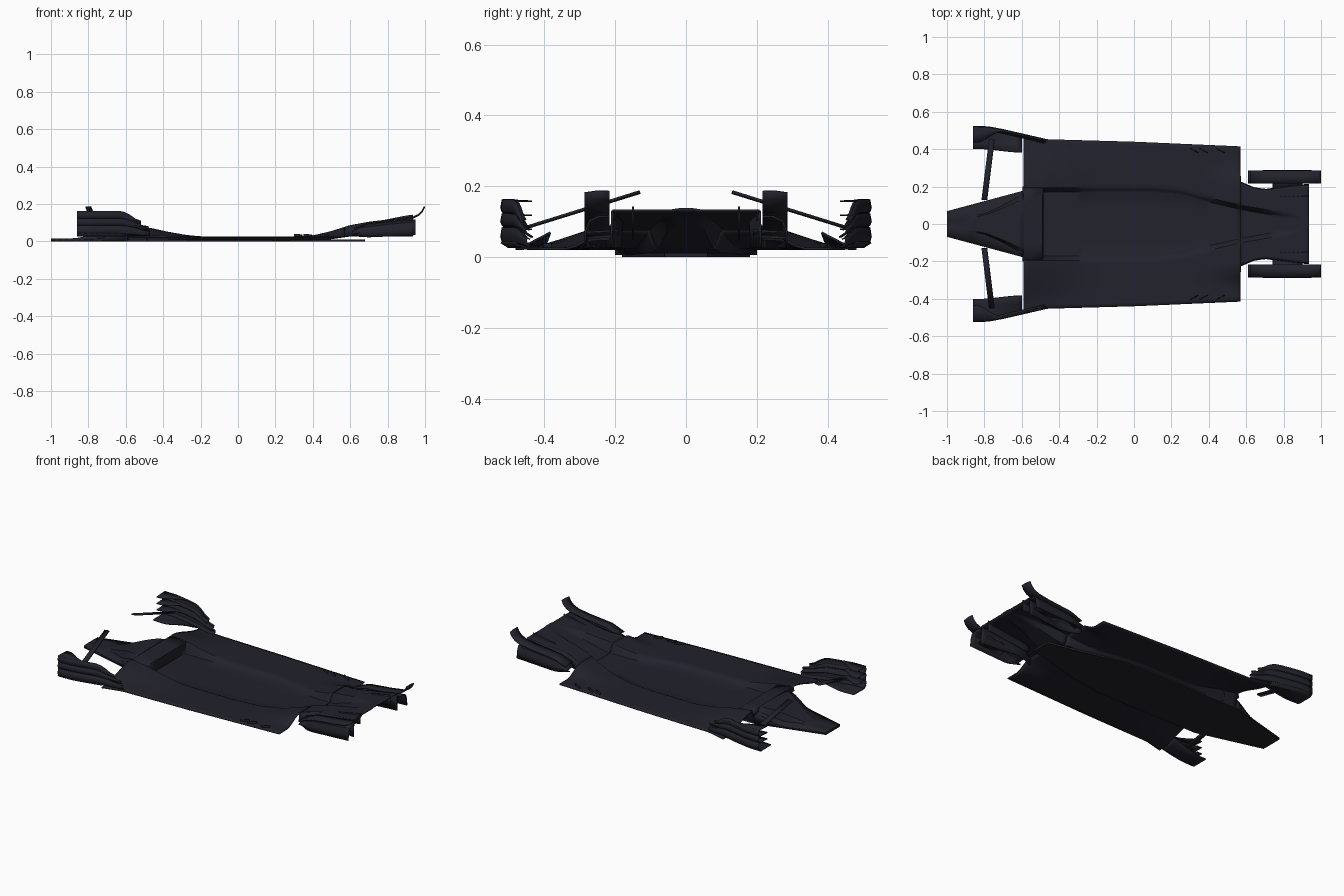
import bpy, bmesh, math

if "Cube" in bpy.data.objects:
    bpy.data.objects.remove(bpy.data.objects["Cube"])

mat = bpy.data.materials.new("dark_carbon")
mat.diffuse_color = (0.0155, 0.0158, 0.0250, 1)
mat.use_nodes = True
mat.node_tree.nodes["Principled BSDF"].inputs["Base Color"].default_value = mat.diffuse_color


def lerp(pts, x):
    """Piecewise linear curve through (x, value) points."""
    if x <= pts[0][0]:
        return pts[0][1]
    for (a, va), (b, vb) in zip(pts, pts[1:]):
        if x <= b:
            return va + (vb - va) * (x - a) / (b - a)
    return pts[-1][1]


def smooth(a, b, x):
    t = min(1, max(0, (x - a) / (b - a)))
    return t * t * (3 - 2 * t)


def sheet(name, rows, thick=0.006, mirror=False, offset=0.0):
    """Thin shell through rows of points."""
    bm = bmesh.new()
    grid = [[bm.verts.new(p) for p in r] for r in rows]
    for r0, r1 in zip(grid, grid[1:]):
        for i in range(len(r0) - 1):
            bm.faces.new((r0[i], r1[i], r1[i + 1], r0[i + 1]))
    bmesh.ops.recalc_face_normals(bm, faces=bm.faces)
    return finish(name, bm, thick, mirror, offset)


def finish(name, bm, thick=0, mirror=False, offset=0.0):
    me = bpy.data.meshes.new(name)
    bm.to_mesh(me)
    bm.free()
    me.materials.append(mat)
    ob = bpy.data.objects.new(name, me)
    bpy.context.collection.objects.link(ob)
    if thick:
        m = ob.modifiers.new("thickness", "SOLIDIFY")
        m.thickness, m.offset = thick, offset
    if mirror:
        m = ob.modifiers.new("mirror", "MIRROR")
        m.use_axis = (False, True, False)
    bpy.ops.object.select_all(action="DESELECT")
    ob.select_set(True)
    bpy.context.view_layer.objects.active = ob
    bpy.ops.object.shade_smooth_by_angle(angle=math.radians(35))
    return ob


def prism(name, outline, z0, z1):
    bm = bmesh.new()
    f = bm.faces.new([bm.verts.new((x, y, z0)) for x, y in outline])
    up = bmesh.ops.extrude_face_region(bm, geom=[f])["geom"]
    bmesh.ops.translate(bm, vec=(0, 0, z1 - z0),
                        verts=[v for v in up if isinstance(v, bmesh.types.BMVert)])
    bmesh.ops.recalc_face_normals(bm, faces=bm.faces)
    return finish(name, bm)


# Floor curves along the length
EDGE = [(-.59, .482), (-.47, .453), (0, .44), (.57, .415)]
CHANNEL = [(.10, .185), (.25, .17), (.4, .13), (.6, .085), (.8, .05), (.94, .03)]
INLET = [(-.59, .085), (-.47, .068), (-.38, .048), (-.28, .03), (-.2, .022)]
RISE = [(.3, .022), (.4, .027), (.5, .05), (.6, .082), (.7, .1), (.85, .118), (.94, .13)]
KEEL = [(.45, .009), (.6, .03), (.75, .085), (.85, .115), (.94, .136)]
TAIL = [(.57, .22), (.64, .19), (.7, .18), (.85, .2), (.935, .208)]


def height(x, y):
    """Surface height: low centre, raised inlets in front, diffuser behind."""
    y = abs(y)
    front = .024 + (lerp(INLET, x) - .022) * (1 - smooth(.19, .47, y))
    rear = .024 + (lerp(RISE, x) - .022) * (1 - smooth(.22, .34, y))
    side = front if x < 0 else rear
    c = lerp(CHANNEL, x)
    k = smooth(c - .012, c + .012, y)
    return lerp(KEEL, x) * (1 - k) + side * k


def floor_row(x, half):
    c = lerp(CHANNEL, x)
    inner = [0, c * .5, c - .012, c - .004, c + .004, c + .012]
    a = c + .012
    ys = inner + [a + (half - a) * i / 12 for i in range(1, 13)]
    return [(x, s * y, height(x, y)) for s, seq in ((-1, ys[:0:-1]), (1, ys)) for y in seq]


sheet("main_floor", [floor_row(-.59 + 1.16 * i / 44, lerp(EDGE, -.59 + 1.16 * i / 44))
                     for i in range(45)], .007)
xs_tail = [.57 + .365 * i / 16 for i in range(17)]
sheet("diffuser", [floor_row(x, lerp(TAIL, x)) for x in xs_tail], .007)

# Diffuser side walls and small fins
sheet("diffuser_wall", [[(x, lerp(TAIL, x), height(x, lerp(TAIL, x))),
                         (x, lerp(TAIL, x) + .004, .026)] for x in xs_tail], .006, True)
sheet("diffuser_strake", [[(x, .15, height(x, .15) + .012 * smooth(.7, .92, x)),
                           (x, .15, height(x, .15) - .05 * smooth(.5, .7, x))]
                          for x in xs_tail[3:]], .005, True)

# Flat plank under the whole length, ending in the front splitter
half = [(-1, .068), (-.8, .122), (-.59, .178), (.1, .18), (.3, .15), (.5, .1), (.68, .06)]
prism("plank", half + [(x, -y) for x, y in reversed(half)], 0, .011)

# Keel on the splitter, rising to the cross block before the recess
rows = []
for i in range(13):
    x = -1 + .41 * i / 12
    w = lerp([(-1, .066), (-.59, .176)], x)
    top = .013 + .074 * smooth(-.9, -.59, x)
    low = .012 + .05 * smooth(-.75, -.59, x)
    k = w * lerp([(-1, .3), (-.8, .45), (-.62, .85)], x)
    rows.append([(x, -w, low), (x, -k, low + .002), (x, -k * .85, top), (x, 0, top),
                 (x, k * .85, top), (x, k, low + .002), (x, w, low)])
sheet("splitter_keel", rows, .005)
sheet("splitter_wall", [[(r[0][0], r[-1][1], .005), r[-1]] for r in rows], .005, True)
sheet("front_block", [[(x, y, z) for y in (-.2, -.1, 0, .1, .2)]
                      for x, z in ((-.595, .06), (-.59, .084), (-.49, .07), (-.485, .006))], .005)

# Side deflector: base plate and stacked louvres, swept inward to the rear
SWEEP = [(-.86, .522), (-.78, .52), (-.7, .505), (-.6, .482), (-.47, .452)]
xs = [-.86 + .39 * i / 12 for i in range(13)]
sheet("deflector_base", [[(x, .402 - .02 * smooth(-.86, -.58, x), .03 + .04 * smooth(-.8, -.59, x)),
                          (x, .43, .03 + .015 * smooth(-.8, -.59, x)),
                          (x, lerp(SWEEP, x) - .02, .029), (x, lerp(SWEEP, x), .042)]
                         for x in xs if x < -.57], .006, True)
for n, (z0, z1, end) in enumerate([(.032, .083, -.47), (.078, .122, -.48), (.116, .162, -.52)]):
    rows = []
    for i in range(13):
        x = -.86 + (end + .86) * i / 12
        y = lerp(SWEEP, x)
        drop = smooth(-.64, end, x) * (z0 * .28)
        rows.append([(x, y - .022, z0 - drop), (x, y - .004, z0 + .012 - drop),
                     (x, y, (z0 + z1) / 2 - drop), (x, y - .004, z1 - drop - .02 * smooth(-.6, end, x))])
    sheet(f"deflector_louvre_{n + 1}", rows, .005, True)
    # inward shelf on each louvre
    sheet(f"deflector_shelf_{n + 1}", [[(r[3][0], r[3][1] - .075 * (1 - smooth(-.84, -.7, r[3][0])) - .008,
                                         r[3][2] - .004), r[3]] for r in rows], .004, True)

# Stay rods leaning inward from the deflectors
sheet("stay_rod", [[(-.775, .45, .083), (-.745, .45, .085)],
                   [(-.815, .13, .182), (-.785, .13, .185)]], .008, True)

# Rear winglets: curved side panel, top strip and upturned flick
rows = []
for i in range(13):
    x = .61 + .34 * i / 12
    t = lerp([(.61, .05), (.68, .085), (.8, .1), (.95, .115)], x)
    b = lerp([(.61, .03), (.7, .022), (.95, .034)], x)
    rows.append([(x, .255 + .03 * smooth(.6, .68, x), b), (x, .283, b + (t - b) * .5),
                 (x, .272, b + (t - b) * .85), (x, .245, t), (x, .216, t)])
sheet("winglet_panel", rows, .006, True)
flick = [(.62, .07), (.7, .1), (.85, .115), (.93, .127), (.965, .143), (.985, .163), (.996, .186)]
sheet("winglet_flick", [[(x, .216, z), (x, .25, z + .001), (x, .286, z - .004)]
                        for x, z in flick], .006, True)
sheet("winglet_bracket", [[(x, .19, .06 + .1 * (x - .75)), (x, .283, .055 + .1 * (x - .75))]
                          for x in (.74, .82, .9)], .006, True)

# Small turning fins at the floor edge
for n, x in enumerate((.30, .35, .44)):
    sheet(f"edge_fin_{n + 1}", [[(x, .405, .024), (x, .405, .04)],
                                [(x + .045, .38, .024), (x + .045, .38, .038)]], .004, True)
